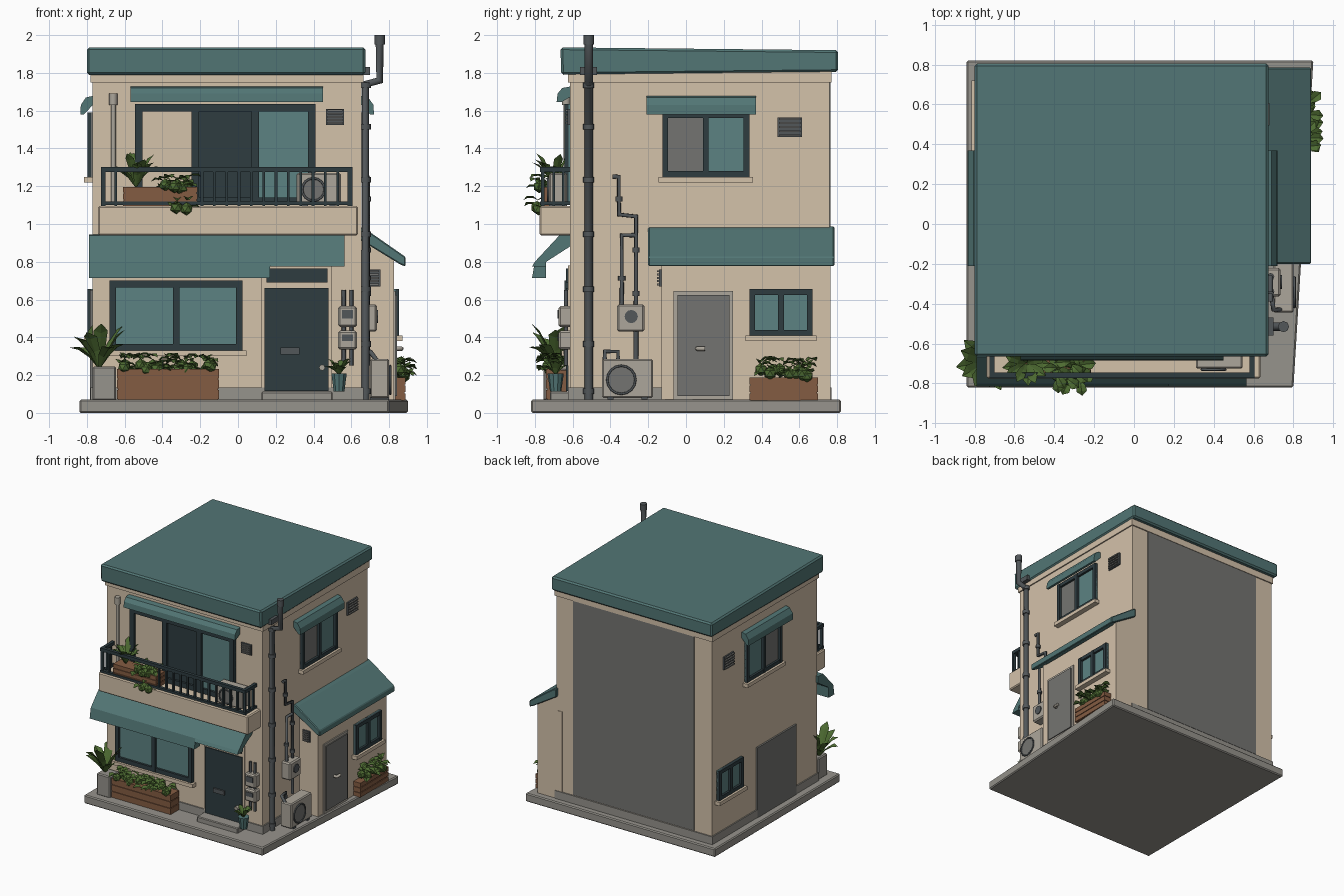
import bpy, bmesh, math, random
from mathutils import Vector

if "Cube" in bpy.data.objects:
    bpy.data.objects.remove(bpy.data.objects["Cube"])

random.seed(4)


def material(name, r, g, b):
    m = bpy.data.materials.new(name)
    m.diffuse_color = [((c / 255 + 0.055) / 1.055) ** 2.4 for c in (r, g, b)] + [1]
    m.use_nodes = True
    m.node_tree.nodes["Principled BSDF"].inputs["Base Color"].default_value = m.diffuse_color
    return m


CREAM = material("cream plaster", 212, 194, 170)
TEAL = material("teal roofing", 82, 118, 117)
GLASS = material("window glass", 92, 130, 130)
DARK = material("dark slate", 46, 60, 64)
STONE = material("concrete", 150, 147, 140)
PANEL = material("grey panel", 116, 116, 113)
PIPE = material("pipe grey", 82, 87, 90)
METAL = material("pale metal", 172, 166, 155)
WOOD = material("planter wood", 132, 92, 66)
LEAF = material("leaf green", 78, 108, 50)

# wall coordinates: u along the wall, d distance outwards, z up
MAP = {"front": lambda u, d, z: (u, -d, z), "back": lambda u, d, z: (u, d, z),
       "right": lambda u, d, z: (d, u, z), "left": lambda u, d, z: (-d, u, z)}


def finish(name, bm, mat, bevel=0):
    bmesh.ops.recalc_face_normals(bm, faces=bm.faces)
    me = bpy.data.meshes.new(name)
    bm.to_mesh(me)
    bm.free()
    me.materials.append(mat)
    ob = bpy.data.objects.new(name, me)
    bpy.context.collection.objects.link(ob)
    if bevel:
        mod = ob.modifiers.new("bevel", "BEVEL")
        mod.width, mod.segments = bevel, 1
    return ob


def prism(name, side, profile, u0, u1, mat, bevel=0):
    """Extrude a (d, z) profile along a wall."""
    bm = bmesh.new()
    a, b = [[bm.verts.new(MAP[side](u, d, z)) for d, z in profile] for u in (u0, u1)]
    n = len(profile)
    bm.faces.new(a)
    bm.faces.new(b)
    for i in range(n):
        j = (i + 1) % n
        bm.faces.new((a[i], a[j], b[j], b[i]))
    return finish(name, bm, mat, bevel)


def box(name, side, u0, u1, z0, z1, d0, d1, mat, bevel=0):
    return prism(name, side, [(d0, z0), (d1, z0), (d1, z1), (d0, z1)], u0, u1, mat, bevel)


def tube(name, pts, r, mat, res=2):
    cu = bpy.data.curves.new(name, "CURVE")
    cu.dimensions, cu.bevel_depth, cu.bevel_resolution, cu.use_fill_caps = "3D", r, res, True
    s = cu.splines.new("POLY")
    s.points.add(len(pts) - 1)
    for p, co in zip(s.points, pts):
        p.co = (*co, 1)
    cu.materials.append(mat)
    ob = bpy.data.objects.new(name, cu)
    bpy.context.collection.objects.link(ob)


def window(name, side, u0, u1, z0, z1, d, panes, sill=True, t=0.03):
    """Frame bars, panes of given materials, and a sill."""
    w = (u1 - u0) / len(panes)
    for i, m in enumerate(panes):
        box(name + "_pane", side, u0 + i * w, u0 + (i + 1) * w, z0, z1, d - 0.01, d + 0.008, m)
    for i in range(len(panes) + 1):
        c = min(max(u0 + i * w, u0 + t / 2), u1 - t / 2)
        box(name + "_upright", side, c - t / 2, c + t / 2, z0, z1, d - 0.01, d + 0.028, DARK)
    for z in (z0, z1 - t):
        box(name + "_rail", side, u0, u1, z, z + t, d - 0.01, d + 0.026, DARK)
    if sill:
        box(name + "_sill", side, u0 - 0.02, u1 + 0.02, z0 - 0.03, z0, d - 0.01, d + 0.045, CREAM)


def vent(name, side, u0, u1, z0, z1, d):
    box(name + "_plate", side, u0, u1, z0, z1, d - 0.01, d + 0.012, PIPE)
    for i in range(5):
        z = z0 + 0.01 + (z1 - z0 - 0.02) * i / 4
        box(name + "_slat", side, u0 + 0.008, u1 - 0.008, z - 0.005, z + 0.005, d, d + 0.024, PANEL)


def blade(bm, base, ang, length, width, rise, droop):
    """One folded leaf that arches outwards."""
    out, across = Vector((math.cos(ang), math.sin(ang), 0)), Vector((-math.sin(ang), math.cos(ang), 0))
    rows = []
    for t, k in ((0, 0.15), (0.35, 0.8), (0.7, 1), (1, 0.05)):
        c = Vector(base) + out * length * t + Vector((0, 0, rise * t - droop * t * t))
        e = across * width * k / 2
        lift = Vector((0, 0, width * 0.2 * k))
        rows.append([bm.verts.new(p) for p in (c - e + lift, c, c + e + lift)])
    for a, b in zip(rows, rows[1:]):
        for i in (0, 1):
            bm.faces.new((a[i], a[i + 1], b[i + 1], b[i]))


def palm(name, x, y, z, n, length, width, height):
    bm = bmesh.new()
    for i in range(n):
        k = random.uniform(0.6, 1)
        blade(bm, (x, y, z), i * 2.4, length * (1.25 - 0.5 * k), width, height * k * 1.3, height * 0.4)
    finish(name, bm, LEAF)


def bush(name, x0, x1, y0, y1, z0, z1, n):
    bm = bmesh.new()
    for i in range(n):
        c = Vector((random.uniform(x0, x1), random.uniform(y0, y1), random.uniform(z0, z1 - 0.03)))
        blade(bm, c, random.uniform(0, 6.28), 0.075, 0.055, 0.05, 0.05)
        if i % 3 == 0:
            ball = bmesh.ops.create_icosphere(bm, subdivisions=1, radius=0.035)
            bmesh.ops.translate(bm, verts=ball["verts"], vec=(c.x, c.y, (c.z + z0) / 2))
    finish(name, bm, LEAF)


def planter(name, side, u0, u1, z0, z1, d0, d1):
    box(name + "_core", side, u0 + .006, u1 - .006, z0, z1 - 0.02, d0 + .006, d1 - .006, WOOD)
    h = (z1 - z0) / 3
    for i in range(3):
        box(name + "_plank", side, u0, u1, z0 + i * h + .003, z0 + (i + 1) * h - .003, d0, d1, WOOD)


def cooler(name, side, u0, u1, z0, z1, d0, d1):
    box(name + "_case", side, u0, u1, z0 + 0.015, z1, d0, d1, METAL, 0.008)
    for u in (u0 + 0.03, u1 - 0.06):
        box(name + "_foot", side, u, u + 0.03, z0, z0 + 0.02, d0, d1, PIPE)
    P, cu, cz, r = MAP[side], u0 + (u1 - u0) * 0.38, (z0 + z1) / 2, (z1 - z0) * 0.34
    tube(name + "_fan", [P(cu, d1 - 0.01, cz), P(cu, d1 + 0.006, cz)], r, PANEL, 4)
    ring = [P(cu + r * math.cos(a * math.pi / 8), d1 + 0.006, cz + r * math.sin(a * math.pi / 8)) for a in range(17)]
    tube(name + "_fan_ring", ring, 0.006, PIPE)


# ground slab (slightly wider at the back right) and house shell
bm = bmesh.new()
f = bm.faces.new([bm.verts.new((x, y, 0)) for x, y in ((-.84, -.82), (.80, -.82), (.90, .82), (-.84, .82))])
ext = bmesh.ops.extrude_face_region(bm, geom=[f])
bmesh.ops.translate(bm, verts=[v for v in ext["geom"] if isinstance(v, bmesh.types.BMVert)], vec=(0, 0, 0.07))
finish("ground_slab", bm, STONE, 0.008)
box("house_walls", "front", -0.77, 0.655, 0.06, 1.84, -0.76, 0.615, CREAM)
box("foundation", "front", -0.78, 0.665, 0.06, 0.135, -0.77, 0.625, STONE)
box("wall_head_band", "front", -0.78, 0.665, 1.75, 1.81, -0.77, 0.625, CREAM)
prism("main_roof", "front", [(-0.805, 1.805), (0.66, 1.79), (0.665, 1.935), (-0.805, 1.92)], -0.80, 0.675, TEAL, 0.012)
box("back_panel", "back", -0.61, 0.50, 0.14, 1.75, 0.755, 0.766, PANEL)

# side annex with lean-to roof
prism("annex_walls", "back", [(-0.13, .06), (.765, .06), (.765, .80), (-0.13, .80)], 0.6, 0.825, CREAM)
for y in (-0.13, 0.735):
    prism("annex_gable", "right", [(0.64, .79), (0.825, .79), (0.825, .81), (0.64, .93)], y, y + 0.03, CREAM)
prism("annex_roof", "right", [(0.64, .99), (0.68, .97), (0.888, .825), (0.888, .775), (0.86, .785), (0.64, .92)],
      -0.2, 0.785, TEAL, 0.006)
vent("annex_vent", "front", 0.69, 0.755, 0.67, 0.76, 0.13)

# matching upper side windows, canopies and vents; lower windows
for side, d in (("right", 0.655), ("left", 0.77)):
    window("upper_side_window", side, -0.125, 0.335, 1.25, 1.59, d, (PANEL, GLASS))
    prism("side_canopy", side, [(d - .01, 1.68), (d + .035, 1.67), (d + .062, 1.63), (d + .065, 1.58), (d + .045, 1.58),
                                (d - .01, 1.64)], -0.21, 0.37, TEAL)
    vent("side_vent", side, 0.485, 0.615, 1.46, 1.565, d)
window("annex_window", "right", 0.335, 0.67, 0.41, 0.655, 0.825, (GLASS, GLASS))
window("left_window", "left", 0.38, 0.70, 0.41, 0.655, 0.77, (GLASS, GLASS))
box("left_door_panel", "left", -0.33, 0.18, 0.07, 0.65, 0.76, 0.784, PANEL)

# annex door
box("side_door_frame", "right", -0.065, 0.25, 0.07, 0.645, 0.82, 0.834, METAL)
box("side_door", "right", -0.045, 0.23, 0.09, 0.625, 0.82, 0.842, PANEL)
tube("side_door_knob", [(0.84, 0.06, 0.34), (0.865, 0.06, 0.34), (0.865, 0.10, 0.34)], 0.012, METAL)

# ground floor front: window, door, step
window("front_window", "front", -0.68, 0.025, 0.33, 0.70, 0.615, (GLASS, GLASS), t=0.035)
box("front_door_frame", "front", 0.125, 0.495, 0.07, 0.78, 0.6, 0.625, CREAM)
box("front_door", "front", 0.14, 0.48, 0.115, 0.66, 0.6, 0.635, DARK)
box("door_transom", "front", 0.15, 0.475, 0.69, 0.765, 0.6, 0.635, DARK)
box("door_letter_slot", "front", 0.225, 0.325, 0.31, 0.345, 0.63, 0.648, PIPE)
tube("front_door_knob", [(0.445, -0.63, 0.24), (0.445, -0.665, 0.24)], 0.016, METAL)
box("door_step", "front", 0.125, 0.50, 0.06, 0.112, 0.6, 0.72, STONE, 0.006)

# front awning in two lengths with a drop lip
for u0, u1, lip in ((-0.79, 0.17, 0.715), (0.17, 0.565, 0.775)):
    prism("front_awning", "front", [(.60, .945), (.67, .94), (.80, .80), (.815, lip), (.74, lip), (.74, .80), (.60, .89)],
          u0, u1, TEAL)

# upper front window and roll canopy
window("balcony_window", "front", -0.545, 0.41, 1.10, 1.635, 0.615, (CREAM, DARK, GLASS), False, 0.04)
prism("balcony_canopy", "front", [(.60, 1.73), (.655, 1.72), (.68, 1.69), (.685, 1.645), (.66, 1.645), (.60, 1.68)],
      -0.57, 0.45, TEAL)
vent("front_vent", "front", 0.465, 0.56, 1.525, 1.61, 0.615)

# balcony slab and railing
box("balcony_slab", "front", -0.74, 0.635, 0.94, 1.095, 0.60, 0.775, CREAM, 0.008)
for z, h in ((1.10, 0.018), (1.275, 0.027)):
    box("railing_front_bar", "front", -0.725, 0.605, z, z + h, 0.745, 0.772, DARK)
    for x in (-0.725, 0.58):
        box("railing_side_bar", "front", x, x + 0.025, z, z + h, 0.6, 0.76, DARK)
for i in range(21):
    x = -0.713 + i * 0.0653
    if not -0.63 < x < -0.20:
        r = 0.012 if i in (0, 20) else 0.007
        box("baluster", "front", x - r, x + r, 1.09, 1.28, 0.75, 0.767, DARK)
for x in (-0.713, 0.593):
    for y in (0.65, 0.70):
        box("side_baluster", "front", x - .007, x + .007, 1.09, 1.28, y - .007, y + .007, DARK)
cooler("balcony_cooler", "front", 0.31, 0.545, 1.095, 1.27, 0.63, 0.725)
planter("balcony_planter", "front", -0.61, -0.215, 1.09, 1.2, 0.65, 0.765)
palm("balcony_palm", -0.54, -0.70, 1.19, 13, 0.13, 0.05, 0.23)
bush("balcony_bush", -0.40, -0.26, -0.78, -0.68, 1.17, 1.28, 20)
bush("balcony_trailing_leaves", -0.33, -0.27, -0.79, -0.76, 1.08, 1.2, 6)
tube("balcony_wall_pipe", [(-0.66, -0.635, 1.1), (-0.66, -0.635, 1.66)], 0.013, METAL)
tube("balcony_pipe_head", [(-0.66, -0.635, 1.63), (-0.66, -0.635, 1.69)], 0.022, METAL)

# tall flue pipe with collars
tube("flue_pipe", [(.675, -.515, .07), (.675, -.515, 1.74), (.75, -.515, 1.76), (.75, -.515, 2.0)], 0.022, PIPE)
for z in (0.1, 0.35, 0.64, 0.93, 1.22, 1.5, 1.72):
    tube("flue_collar", [(.675, -.515, z), (.675, -.515, z + 0.03)], 0.029, PIPE)
tube("flue_cap", [(.75, -.515, 1.95), (.75, -.515, 2.0)], 0.028, PIPE)
box("flue_bracket", "right", -0.56, -0.47, 1.79, 1.83, 0.64, 0.70, PIPE)

# side service pipes, meter and cooler
X = 0.685
tube("service_pipe_a", [(X, -.39, 1.25), (X, -.355, 1.25), (X, -.355, 1.05), (X, -.265, 1.04), (X, -.265, .28)], 0.013, PIPE)
tube("service_pipe_b", [(X, -.265, .94), (X, -.34, .94), (X, -.34, .5)], 0.012, PIPE)
tube("service_pipe_c", [(.74, -.43, .27), (.70, -.43, .325), (.69, -.36, .325), (.69, -.36, .25)], 0.012, PIPE)
for y, z in ((-.355, 1.12), (-.265, .85), (-.34, .7), (-.265, .62)):
    tube("pipe_clip", [(X, y, z), (X, y, z + 0.025)], 0.019, PIPE)
box("side_meter", "right", -0.365, -0.22, 0.43, 0.575, 0.65, 0.735, METAL, 0.01)
tube("side_meter_dial", [(.73, -.29, .51), (.742, -.29, .51)], 0.035, PIPE, 4)
cooler("side_cooler", "right", -0.445, -0.175, 0.065, 0.285, 0.70, 0.80)

# front meters beside the door
for z0, z1 in ((0.335, 0.435), (0.455, 0.565)):
    box("front_meter", "front", 0.53, 0.63, z0, z1, 0.60, 0.675, METAL, 0.01)
    box("front_meter_face", "front", 0.55, 0.61, z0 + 0.045, z1 - 0.02, 0.67, 0.681, PIPE)
for x in (0.56, 0.60):
    tube("front_meter_pipe", [(x, -0.635, 0.25), (x, -0.635, 0.65)], 0.011, PIPE)

# ground planters and pots
planter("front_planter", "front", -0.64, -0.10, 0.07, 0.235, 0.63, 0.74)
bush("front_planter_plants", -0.61, -0.13, -0.74, -0.65, 0.22, 0.33, 60)
planter("side_planter", "right", 0.335, 0.70, 0.065, 0.19, 0.825, 0.888)
bush("side_planter_plants", 0.85, 0.885, 0.38, 0.66, 0.18, 0.31, 34)
box("square_pot", "front", -0.77, -0.645, 0.065, 0.245, 0.635, 0.755, STONE, 0.008)
palm("tall_pot_plant", -0.735, -0.69, 0.23, 13, 0.17, 0.075, 0.27)
bm = bmesh.new()
bmesh.ops.create_cone(bm, cap_ends=True, segments=10, radius1=0.03, radius2=0.043, depth=0.095)
finish("round_pot", bm, TEAL).location = (0.535, -0.69, 0.162)
palm("round_pot_plant", 0.535, -0.69, 0.2, 14, 0.08, 0.04, 0.1)
